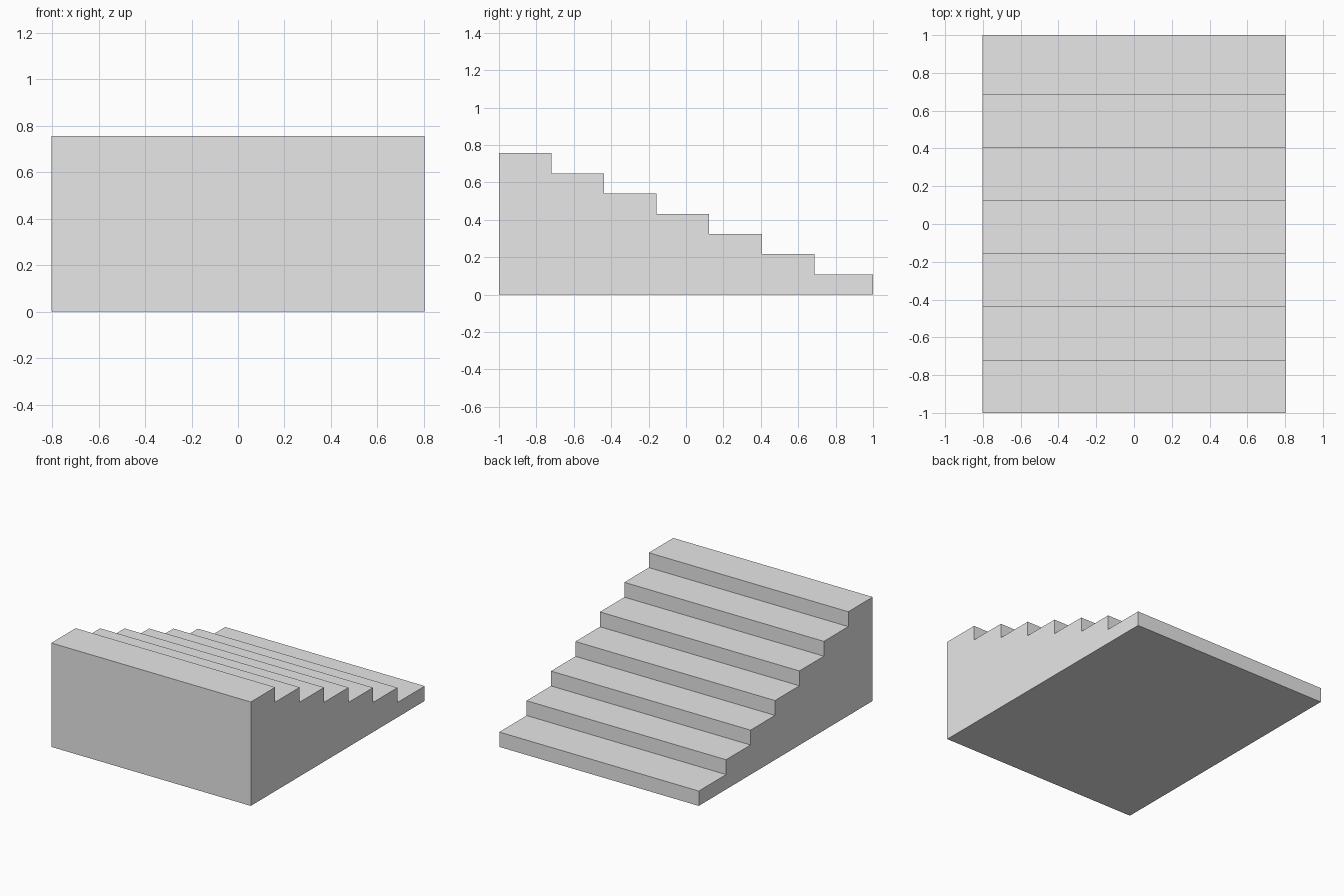
import bpy
import bmesh

cube = bpy.data.objects.get("Cube")
if cube:
    bpy.data.objects.remove(cube, do_unlink=True)

STEPS = 7
RISE = 0.108
RUN = 0.281
HALF_WIDTH = 0.803

# Plain grey surface
grey = bpy.data.materials.new("light_grey")
grey.use_nodes = True
colour = (0.8, 0.8, 0.8, 1.0)
grey.diffuse_color = colour
grey.node_tree.nodes["Principled BSDF"].inputs["Base Color"].default_value = colour

# Stepped side profile: highest tread at the front, lowest tread at the back
profile = [(-1.0, 0.0)]
for i in range(STEPS):
    height = (STEPS - i) * RISE
    start = -1.0 + i * RUN
    end = 1.0 if i == STEPS - 1 else start + RUN
    profile += [(start, height), (end, height)]
profile.append((1.0, 0.0))

# Extrude the profile across the width into a solid block of stairs
bm = bmesh.new()
side = bm.faces.new([bm.verts.new((-HALF_WIDTH, y, z)) for y, z in profile])
result = bmesh.ops.extrude_face_region(bm, geom=[side], use_keep_orig=True)
moved = [v for v in result["geom"] if isinstance(v, bmesh.types.BMVert)]
bmesh.ops.translate(bm, verts=moved, vec=(2 * HALF_WIDTH, 0, 0))
bmesh.ops.recalc_face_normals(bm, faces=bm.faces)

mesh = bpy.data.meshes.new("staircase")
bm.to_mesh(mesh)
bm.free()
mesh.materials.append(grey)
staircase = bpy.data.objects.new("staircase", mesh)
bpy.context.collection.objects.link(staircase)
